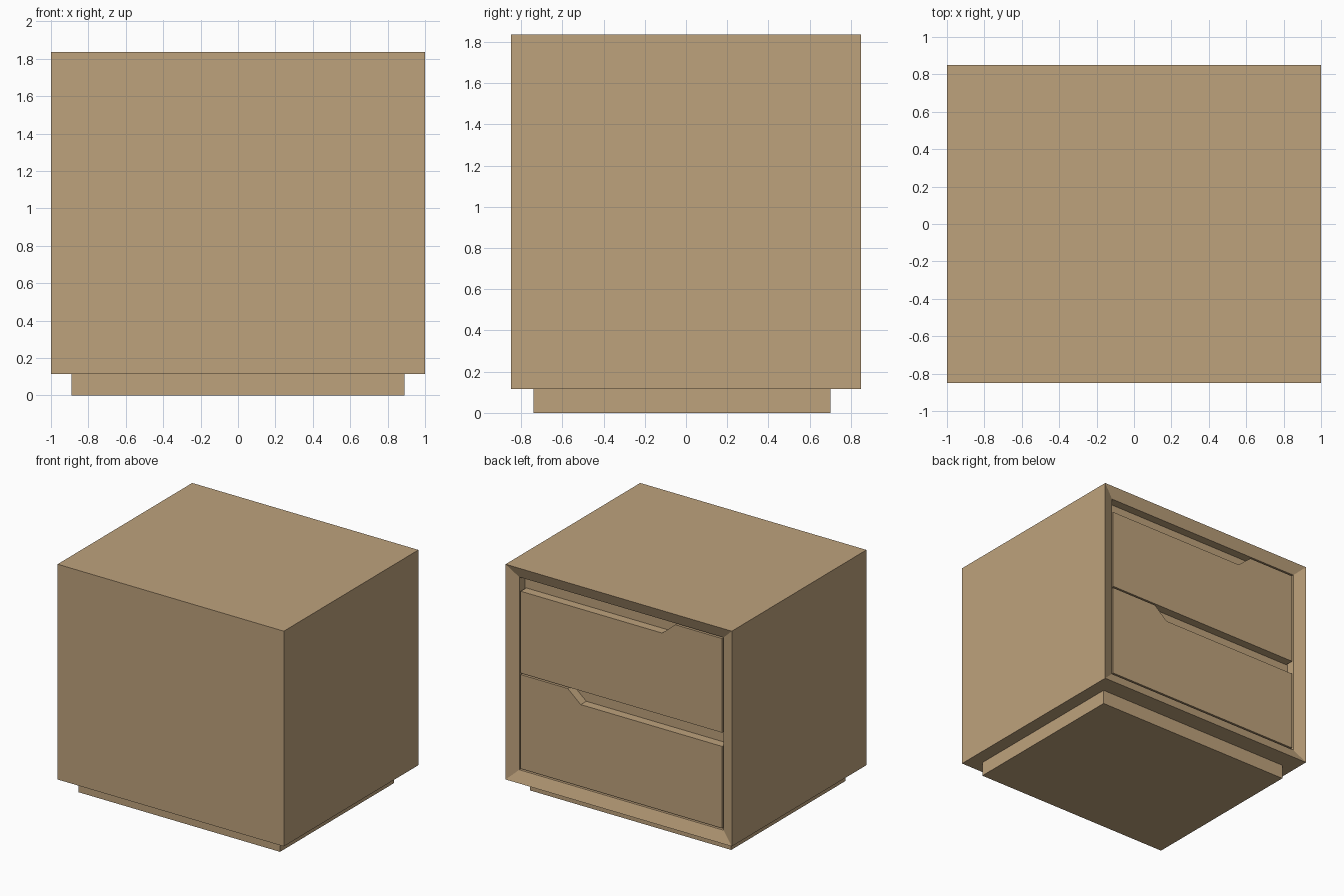
import bpy
import bmesh
from mathutils import Vector

if "Cube" in bpy.data.objects:
    bpy.data.objects.remove(bpy.data.objects["Cube"], do_unlink=True)

# Material
wood = bpy.data.materials.new("light oak")
wood.use_nodes = True
oak = (0.515, 0.362, 0.202, 1.0)
wood.diffuse_color = oak
wood.node_tree.nodes["Principled BSDF"].inputs["Base Color"].default_value = oak

# Main dimensions
HALF_W, HALF_D = 1.0, 0.85
BASE_Z, TOP_Z = 0.115, 1.835
RIM_X, RIM_Z = 0.097, 0.09      # mitred rim widths
RIM_DEPTH, RECESS = 0.035, 0.07
GAP = 0.012


def finish(name, bm):
    bmesh.ops.recalc_face_normals(bm, faces=bm.faces)
    mesh = bpy.data.meshes.new(name)
    bm.to_mesh(mesh)
    bm.free()
    mesh.materials.append(wood)
    obj = bpy.data.objects.new(name, mesh)
    bpy.context.collection.objects.link(obj)
    return obj


def box(lo, hi):
    lo, hi = Vector(lo), Vector(hi)
    bm = bmesh.new()
    bmesh.ops.create_cube(bm, size=1)
    for v in bm.verts:
        v.co = (lo + hi) / 2 + v.co * (hi - lo)
    return bm


# Plinth
finish("plinth", box((-0.89, -0.74, 0), (0.89, 0.70, BASE_Z)))

# Cabinet: the open side has a sloping mitred rim, then a straight recess
bm = box((-HALF_W, -HALF_D, BASE_Z), (HALF_W, HALF_D, TOP_Z))
face = max(bm.faces, key=lambda f: f.calc_center_median().y)
bmesh.ops.inset_region(bm, faces=[face], thickness=RIM_Z)
mid_z = (BASE_Z + TOP_Z) / 2
for v in face.verts:
    v.co.x = (HALF_W - RIM_X) * (1 if v.co.x > 0 else -1)
    v.co.y = HALF_D - RIM_DEPTH
    v.co.z = BASE_Z + RIM_Z if v.co.z < mid_z else TOP_Z - RIM_Z
ext = bmesh.ops.extrude_discrete_faces(bm, faces=[face])
bmesh.ops.translate(bm, verts=ext["faces"][0].verts, vec=(0, -RECESS, 0))
finish("cabinet", bm)

# Drawer fronts: each has a long finger notch along its top, on opposite sides
front_y = HALF_D - RIM_DEPTH
w = HALF_W - RIM_X - GAP
height = (TOP_Z - BASE_Z - 2 * RIM_Z - 3 * GAP) / 2


def drawer(name, z, side):
    top, low = z + height, z + height - 0.098
    profile = [(-w, z), (w, z), (w, low), (-0.36, low), (-0.475, top), (-w, top)]
    bm = bmesh.new()
    face = bm.faces.new([bm.verts.new((side * x, front_y, h)) for x, h in profile])
    ext = bmesh.ops.extrude_face_region(bm, geom=[face])
    moved = [g for g in ext["geom"] if isinstance(g, bmesh.types.BMVert)]
    bmesh.ops.translate(bm, verts=moved, vec=(0, -RECESS, 0))
    finish(name, bm)


lower_z = BASE_Z + RIM_Z + GAP
drawer("lower_drawer", lower_z, -1)
drawer("upper_drawer", lower_z + height + GAP, 1)
